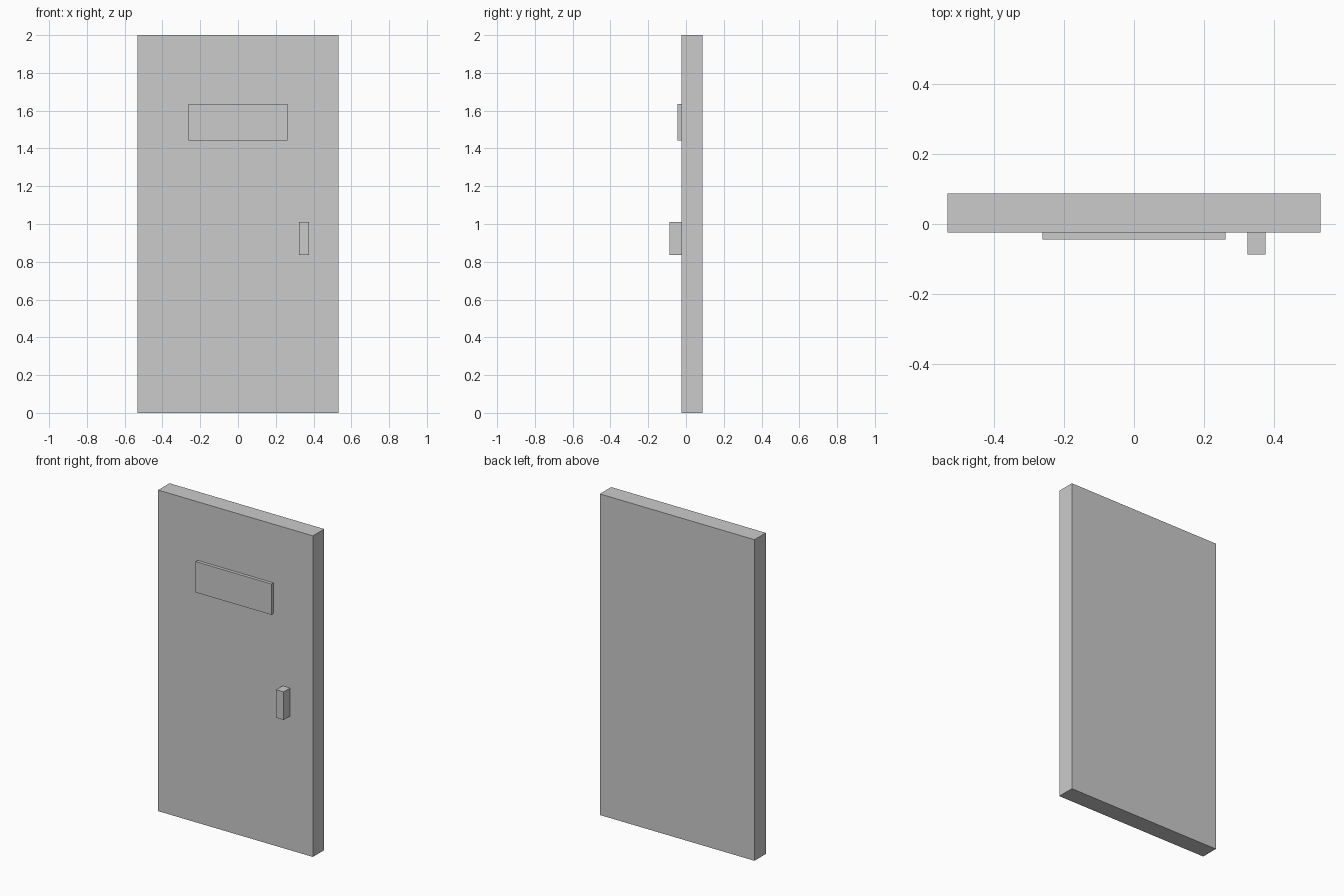
import bpy

if "Cube" in bpy.data.objects:
    bpy.data.objects.remove(bpy.data.objects["Cube"])


def box(name, x, y, z):
    """Box spanning the given (min, max) range on each axis."""
    spans = (x, y, z)
    bpy.ops.mesh.primitive_cube_add(size=1, location=[(a + b) / 2 for a, b in spans])
    obj = bpy.context.object
    obj.name = name
    obj.scale = [b - a for a, b in spans]
    bpy.ops.object.transform_apply(location=False, rotation=False, scale=True)
    return obj


FRONT = -0.0243  # front face of the door slab

# Door slab
box("door_panel", (-0.533, 0.533), (FRONT, 0.087), (0, 2))
# Raised plate in the upper half
box("window_plate", (-0.2615, 0.2615), (-0.0443, FRONT), (1.443, 1.635))
# Upright handle block near the right edge
box("door_handle", (0.324, 0.3755), (-0.087, FRONT), (0.835, 1.01))
